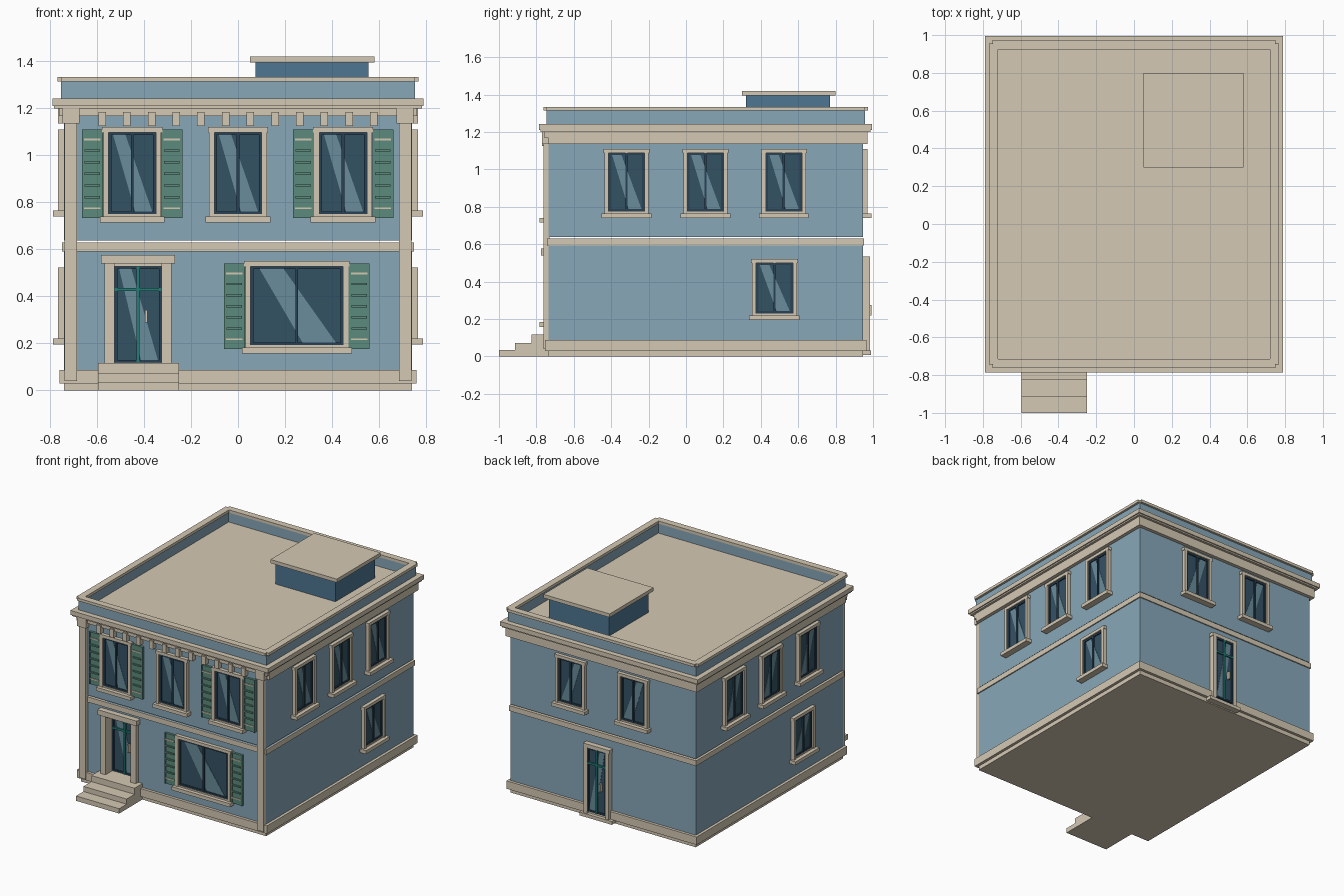
import bpy, bmesh

if "Cube" in bpy.data.objects:
    bpy.data.objects.remove(bpy.data.objects["Cube"])

COLORS = {
    "wall": (.242, .386, .485), "trim": (.665, .584, .456), "glass": (.034, .084, .127),
    "glint": (.141, .262, .328), "sash": (.021, .053, .09), "shutter": (.107, .254, .205),
    "teal": (.017, .205, .188), "roof_box": (.075, .18, .29),
}
MATS = {}
for key, rgb in COLORS.items():
    MATS[key] = bpy.data.materials.new(key)
    MATS[key].diffuse_color = (*rgb, 1)

HX, Y0, Y1 = .74, -.735, .945          # wall half width, front and back wall planes
FACES = {
    "front": lambda u, d, z: (u, Y0 - d, z),
    "back": lambda u, d, z: (u, Y1 + d, z),
    "right": lambda u, d, z: (HX + d, u, z),
    "left": lambda u, d, z: (-HX - d, u, z),
    "world": lambda x, y, z: (x, y, z),
}
parts = {}                              # (name, material) -> bmesh


def prism(name, mat, face, poly, d0, d1):
    """Extrude a (u, z) outline between two depths measured out from a face."""
    bm = parts.setdefault((name, mat), bmesh.new())
    f = FACES[face]
    a = [bm.verts.new(f(u, d0, z)) for u, z in poly]
    b = [bm.verts.new(f(u, d1, z)) for u, z in poly]
    bm.faces.new(a)
    bm.faces.new(b[::-1])
    for i in range(len(a)):
        j = (i + 1) % len(a)
        bm.faces.new((a[i], b[i], b[j], a[j]))


def box(name, mat, face, u0, u1, d0, d1, z0, z1):
    prism(name, mat, face, [(u0, z0), (u1, z0), (u1, z1), (u0, z1)], d0, d1)


def slab(name, mat, out, z0, z1):
    box(name, mat, "world", -HX - out, HX + out, Y0 - out, Y1 + out, z0, z1)


def ring(name, mat, out, thick, z0, z1, notch=0):
    """Four bars around the roof edge, optionally with notched corners."""
    x, ya, yb = HX + out, Y0 - out, Y1 + out
    for y in (ya, yb - thick):
        box(name, mat, "world", -x + notch, x - notch, y, y + thick, z0, z1)
    for xa in (-x, x - thick):
        box(name, mat, "world", xa, xa + thick, ya + (notch or thick), yb - (notch or thick), z0, z1)


def glazing(name, face, u, w, z0, z1, d):
    """Dark pane with a slanted reflection."""
    a, b, h = u - w / 2, u + w / 2, z1 - z0
    box(name + "_glass", "glass", face, a, b, d - .01, d + .004, z0, z1)
    t = .012
    for ua, ub in ((a, a + t), (b - t, b)):
        box(name + "_sash", "sash", face, ua, ub, d, d + .012, z0, z1)
    for za, zb in ((z0, z0 + t), (z1 - t, z1)):
        box(name + "_sash", "sash", face, a, b, d, d + .012, za, zb)
    prism(name + "_reflection", "glint", face,
          [(a + .1 * w, z1 - t), (a + .36 * w, z1 - t), (a + .92 * w, z0 + t), (a + .56 * w, z0 + t)],
          d, d + .006)


def window(name, face, u, w, z0, z1, shutters=False):
    """w is the outer frame width, z0..z1 the frame height above the sill."""
    a, b, t = u - w / 2, u + w / 2, .022
    glazing(name, face, u, w - 2 * t, z0 + .01, z1 - t, .004)
    box(name + "_sash", "sash", face, u - .006, u + .006, 0, .018, z0, z1 - t)
    for ua, ub in ((a, a + t), (b - t, b)):
        box(name + "_frame", "trim", face, ua, ub, -.005, .026, z0, z1 - t)
    box(name + "_frame", "trim", face, a - .005, b + .005, -.005, .026, z1 - t, z1)
    box(name + "_frame", "trim", face, a, b, -.005, .02, z0, z0 + .01)
    box(name + "_sill", "trim", face, a - .015, b + .015, -.005, .047, z0 - .025, z0)
    if shutters:
        for c in (a - .046, b + .046):
            za, zb = z0 - .007, z1 - .01
            n = name + "_shutter"
            box(n, "shutter", face, c - .043, c + .043, -.005, .016, za, zb)
            for s in (-1, 1):
                box(n, "shutter", face, c + s * .04 - .005, c + s * .04 + .005, 0, .021, za, zb)
            for i in range(1, 6):
                z = za + .04 + (zb - za - .08) * i / 6
                box(n, "shutter", face, c - .033, c + .033, 0, .024, z - .005, z + .005)
            for z in (za + .042, zb - .042):
                box(name + "_shutter_rail", "trim", face, c - .035, c + .035, 0, .022, z - .004, z + .004)


def door(name, face, u, w, z0, z1, d, side=1):
    """Glazed door leaf with teal bars and a handle."""
    glazing(name, face, u, w, z0, z1, d)
    box(name + "_bars", "teal", face, u - .007, u + .007, d, d + .016, z0, z1)
    zb = z0 + (z1 - z0) * .76
    box(name + "_bars", "teal", face, u - w / 2, u + w / 2, d, d + .015, zb - .007, zb + .007)
    h = u + side * .035
    box(name + "_handle", "trim", face, h - .006, h + .006, d, d + .025, z0 + .17, z0 + .225)


# Walls, base, belt, frieze, cornice
slab("base_slab", "trim", 0, 0, .03)
slab("base_trim", "trim", .02, .03, .087)
slab("lower_walls", "wall", 0, .03, .63)
slab("upper_walls", "wall", 0, .638, 1.2)
slab("belt_course", "trim", .008, .592, .63)
slab("frieze", "trim", .022, 1.168, 1.2)
for f in ("left", "right"):
    box("side_frieze", "trim", f, Y0, Y1 + .025, -.01, .025, 1.135, 1.2)
box("back_frieze", "trim", "back", -HX - .025, HX + .025, -.01, .025, 1.135, 1.2)
slab("cornice", "trim", .042, 1.2, 1.21)
slab("cornice", "trim", .05, 1.21, 1.242)

# Parapet and roof box
ring("parapet", "wall", .012, .025, 1.24, 1.316)
ring("parapet_cap", "trim", .028, .048, 1.314, 1.334, notch=.018)
box("roof_box", "roof_box", "world", .075, .555, .32, .77, 1.24, 1.395)
box("roof_box_lid", "trim", "world", .05, .58, .3, .8, 1.394, 1.42)

# Front pilasters, capitals, dentils
for s in (-1, 1):
    c = s * .711
    box("pilaster", "trim", "front", c - .026, c + .026, -.005, .028, .04, 1.17)
    box("capital", "trim", "front", c - .036, c + .036, -.005, .036, 1.135, 1.2)
    for i in range(6):
        c = s * (.0525 + .105 * i)
        box("dentils", "trim", "front", c - .016, c + .016, -.005, .034, 1.125, 1.185)

# Front windows
for n, u, sh in (("left", -.45, True), ("middle", 0, False), ("right", .447, True)):
    window("front_upper_window_" + n, "front", u, .246, .74, 1.12, sh)
window("front_lower_window", "front", .25, .438, .183, .55, True)

# Side windows, lower one placed opposite on the two sides
for f, low in (("right", .473), ("left", -.263)):
    for i, u in enumerate((-.318, .104, .523)):
        window(f"{f}_upper_window_{i + 1}", f, u, .236, .765, 1.11)
    window(f + "_lower_window", f, low, .24, .22, .522)

# Back windows and back door
for n, u in (("right", .25), ("left", -.25)):
    window("back_upper_window_" + n, "back", u, .236, .765, 1.11)
BD = .03
door("back_door", "back", BD, .15, .05, .51, .022, -1)
for s in (-1, 1):
    c = BD + s * .0875
    box("back_door_frame", "trim", "back", c - .0125, c + .0125, -.005, .038, .03, .51)
box("back_door_frame", "trim", "back", BD - .105, BD + .105, -.005, .038, .51, .535)
box("back_door_step", "trim", "back", BD - .13, BD + .13, -.005, .045, .008, .032)

# Recessed front door, surround and steps
FD = -.425
door("front_door", "front", FD, .2, .118, .528, -.06)
for s in (-1, 1):
    c = FD + s * .121
    box("front_door_jamb", "trim", "front", c - .021, c + .021, -.06, .028, .115, .545)
box("front_door_head", "trim", "front", FD - .1, FD + .1, -.06, .02, .528, .545)
box("front_door_lintel", "trim", "front", FD - .157, FD + .157, -.005, .04, .54, .577)
for ya, yb, h in ((-1, -.915, .035), (-.915, -.825, .072), (-.825, -.67, .116)):
    box("front_steps", "trim", "world", -.595, -.25, ya, yb, 0, h)
box("door_cutter", "wall", "front", FD - .11, FD + .11, -.07, .1, .1, .54)

# Turn the collected parts into objects
for (name, mat), bm in parts.items():
    bmesh.ops.recalc_face_normals(bm, faces=bm.faces)
    me = bpy.data.meshes.new(name)
    bm.to_mesh(me)
    bm.free()
    me.materials.append(MATS[mat])
    bpy.context.collection.objects.link(bpy.data.objects.new(name, me))

# Door recess cut in the lower walls
cutter = bpy.data.objects["door_cutter"]
cutter.hide_render = True
cutter.hide_set(True)
mod = bpy.data.objects["lower_walls"].modifiers.new("door_recess", "BOOLEAN")
mod.operation, mod.solver, mod.object = "DIFFERENCE", "EXACT", cutter

for m in bpy.data.materials:
    if m.users and not m.is_grease_pencil:
        m.use_nodes = True
        m.node_tree.nodes["Principled BSDF"].inputs["Base Color"].default_value = m.diffuse_color
